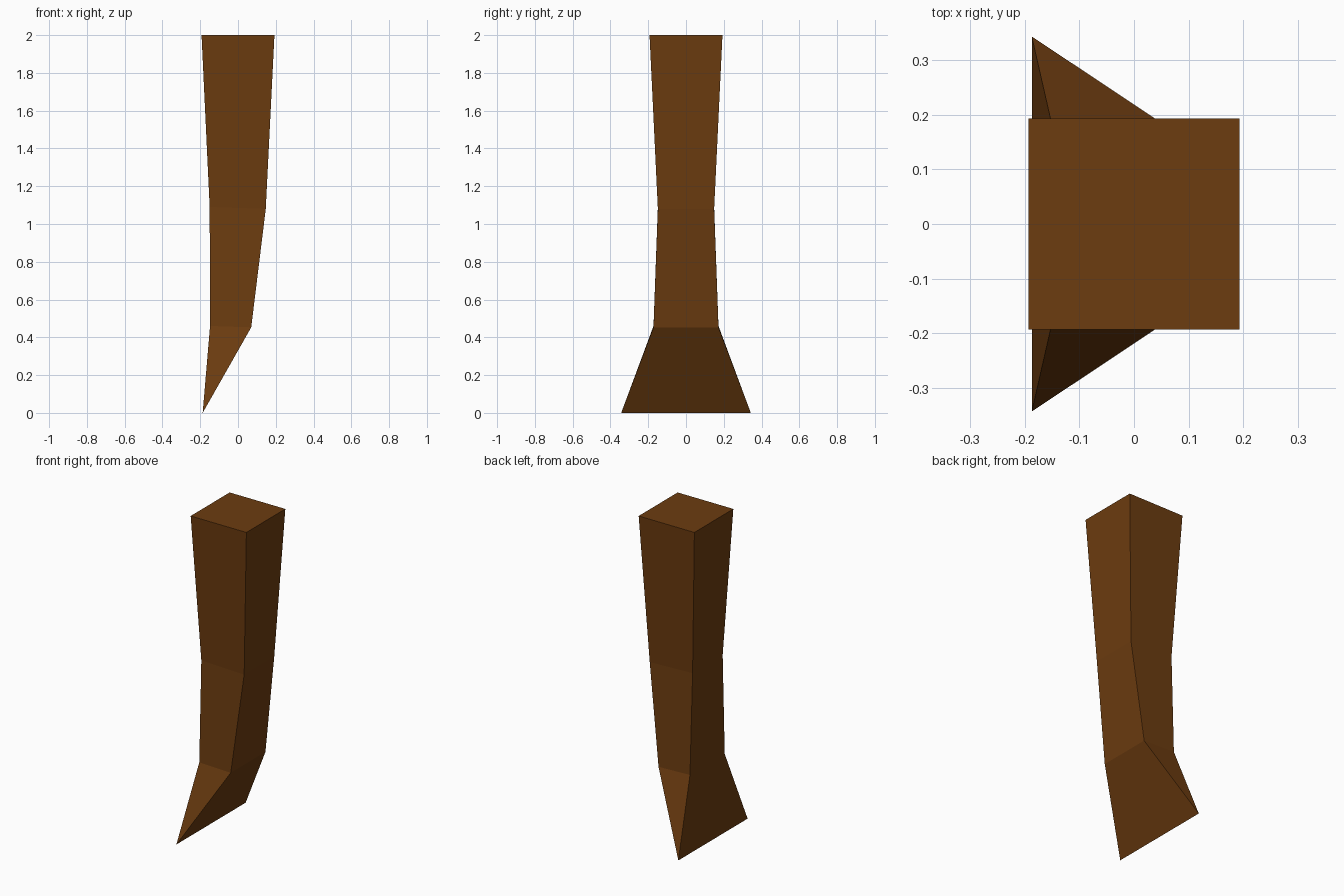
import bpy, bmesh

if "Cube" in bpy.data.objects:
    bpy.data.objects.remove(bpy.data.objects["Cube"])

# Cross-sections from top to bottom: z at left, z at right, x left, x right, half depth
SECTIONS = [
    (2.00, 2.00, -0.193, 0.193, 0.193),
    (1.09, 1.08, -0.150, 0.147, 0.149),
    (0.46, 0.453, -0.148, 0.070, 0.172),
]
TIP_X, TIP_HALF = -0.187, 0.343

bm = bmesh.new()

# Tapered handle shaft
rings = [[bm.verts.new(p) for p in ((x0, -h, zl), (x1, -h, zr), (x1, h, zr), (x0, h, zl))]
         for zl, zr, x0, x1, h in SECTIONS]
bm.faces.new(rings[0])
for a, b in zip(rings, rings[1:]):
    for i in range(4):
        j = (i + 1) % 4
        bm.faces.new((a[i], b[i], b[j], a[j]))

# Flared wedge closing to a single edge
front, back = (bm.verts.new((TIP_X, y, 0)) for y in (-TIP_HALF, TIP_HALF))
r = rings[-1]
bm.faces.new((r[0], front, r[1]))
bm.faces.new((r[2], back, r[3]))
bm.faces.new((r[1], front, back, r[2]))
bm.faces.new((r[3], back, front, r[0]))
bmesh.ops.recalc_face_normals(bm, faces=bm.faces)

mesh = bpy.data.meshes.new("wedge_leg")
bm.to_mesh(mesh)
bm.free()
leg = bpy.data.objects.new("wedge_leg", mesh)
bpy.context.collection.objects.link(leg)

# Dark brown wood
wood = bpy.data.materials.new("brown")
wood.diffuse_color = (0.15, 0.045, 0.005, 1)
wood.use_nodes = True
wood.node_tree.nodes["Principled BSDF"].inputs["Base Color"].default_value = wood.diffuse_color
mesh.materials.append(wood)
